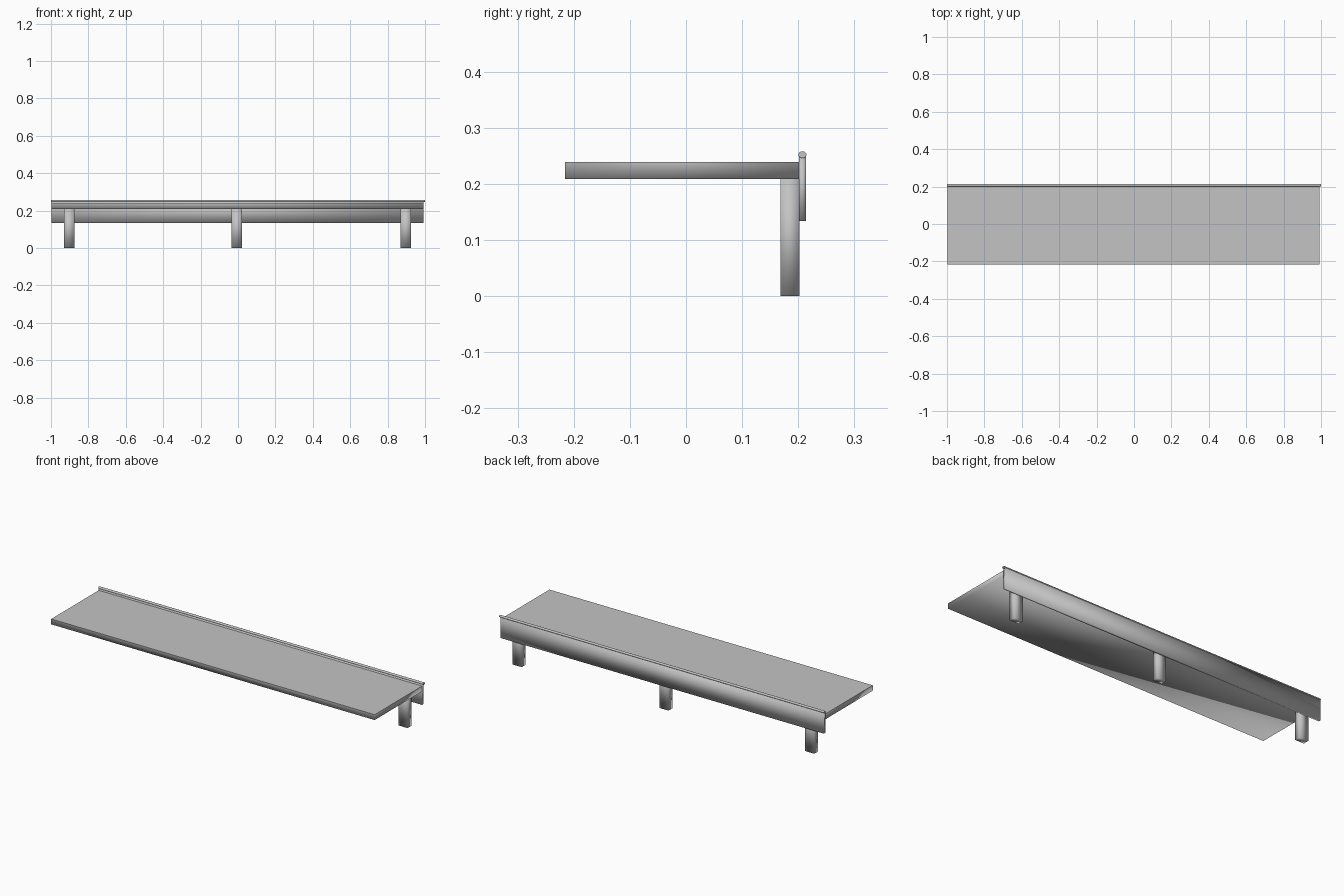
import bpy
import bmesh
from math import pi
from mathutils import Matrix, Vector

cube = bpy.data.objects.get("Cube")
if cube:
    bpy.data.objects.remove(cube, do_unlink=True)

# One plain grey for every part
GREY = (0.55, 0.55, 0.55, 1)
grey = bpy.data.materials.new("plain grey")
grey.use_nodes = True
grey.diffuse_color = GREY
grey.node_tree.nodes["Principled BSDF"].inputs["Base Color"].default_value = GREY


def finish(name, bm):
    for face in bm.faces:
        face.smooth = True
    mesh = bpy.data.meshes.new(name)
    bm.to_mesh(mesh)
    bm.free()
    mesh.materials.append(grey)
    obj = bpy.data.objects.new(name, mesh)
    bpy.context.collection.objects.link(obj)
    return obj


def box(name, low, high, sharp_top=False):
    """Softly shaded box between two corners, optionally with a crisp top."""
    low, high = Vector(low), Vector(high)
    bm = bmesh.new()
    bmesh.ops.create_cube(bm, size=1)
    bmesh.ops.scale(bm, vec=high - low, verts=bm.verts)
    bmesh.ops.translate(bm, vec=(low + high) / 2, verts=bm.verts)
    if sharp_top:
        for face in bm.faces:
            if face.normal.z > 0.9:
                for edge in face.edges:
                    edge.smooth = False
    return finish(name, bm)


# Long flat shelf
box("shelf_top", (-0.998, -0.216, 0.209), (0.992, 0.201, 0.239), sharp_top=True)

# Thin board along the back edge
box("back_board", (-0.998, 0.201, 0.134), (0.992, 0.2135, 0.252))

# Three legs under the back edge
for name, x in (("right_leg", -0.903), ("middle_leg", -0.006), ("left_leg", 0.898)):
    box(name, (x - 0.028, 0.168, 0), (x + 0.028, 0.202, 0.209))

# Slim rounded rail capping the back board, with crisp end caps
bm = bmesh.new()
bmesh.ops.create_cone(bm, cap_ends=True, segments=24, radius1=1, radius2=1, depth=2)
for face in bm.faces:
    if len(face.verts) > 4:
        for edge in face.edges:
            edge.smooth = False
bmesh.ops.rotate(bm, matrix=Matrix.Rotation(pi / 2, 3, "Y"), verts=bm.verts)
bmesh.ops.scale(bm, vec=(1, 0.0072, 0.006), verts=bm.verts)
bmesh.ops.translate(bm, vec=(0, 0.2075, 0.252), verts=bm.verts)
finish("back_rail", bm)
